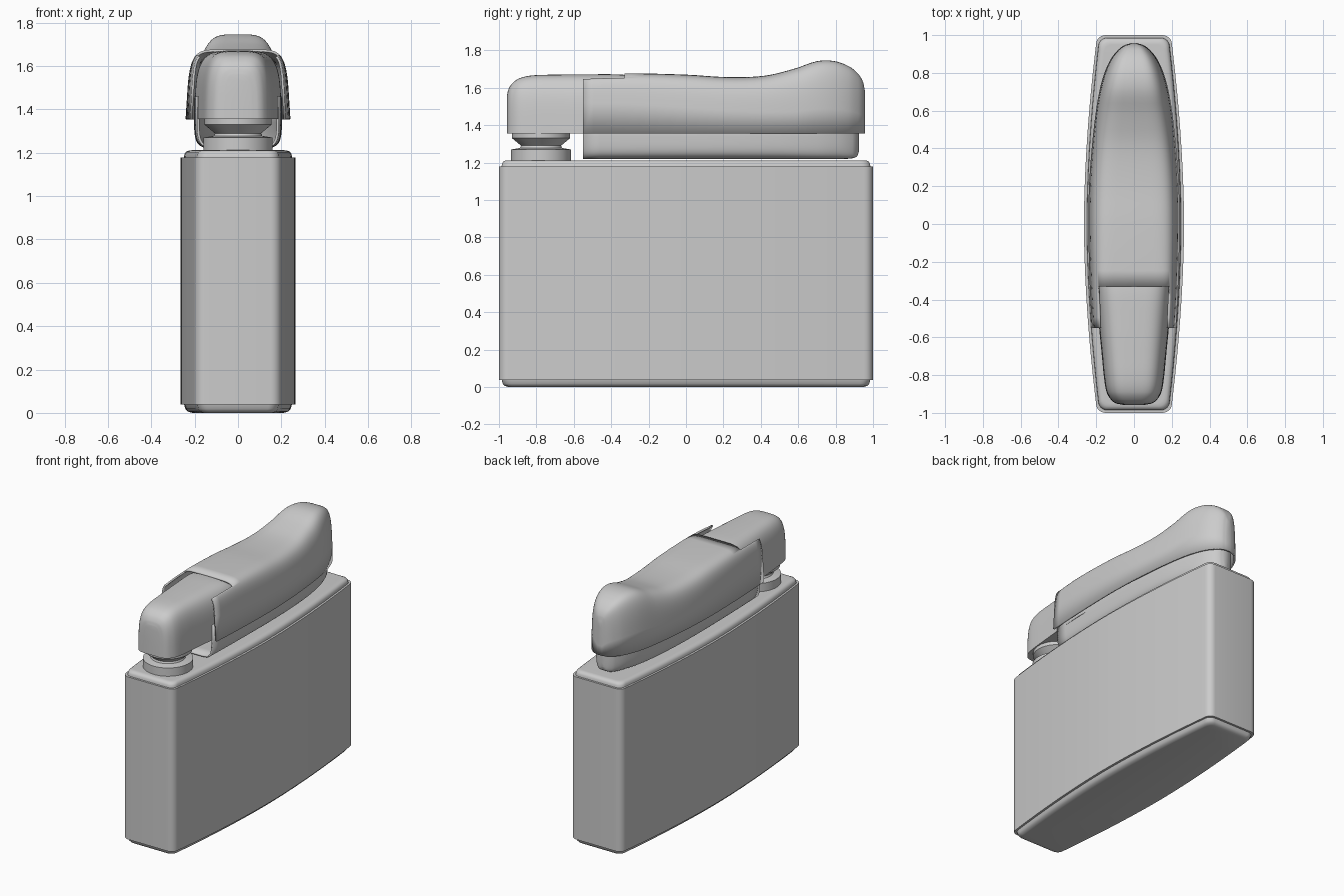
import bpy, math

if "Cube" in bpy.data.objects:
    bpy.data.objects.remove(bpy.data.objects["Cube"])


def make(name, verts, faces, thickness=0):
    me = bpy.data.meshes.new(name)
    me.from_pydata(verts, [], faces)
    me.update()
    ob = bpy.data.objects.new(name, me)
    bpy.context.collection.objects.link(ob)
    if thickness:
        m = ob.modifiers.new("wall", 'SOLIDIFY')
        m.thickness = thickness
        m.offset = -1
    bpy.ops.object.select_all(action='DESELECT')
    ob.select_set(True)
    bpy.context.view_layer.objects.active = ob
    bpy.ops.object.shade_smooth_by_angle(angle=math.radians(35))
    return ob


# closed rings stacked upwards, capped at both ends
def stack(name, rings):
    n = len(rings[0])
    verts = [p for r in rings for p in r]
    faces = [list(range(n))[::-1], [(len(rings) - 1) * n + i for i in range(n)]]
    for k in range(len(rings) - 1):
        for i in range(n):
            j = (i + 1) % n
            faces.append((k * n + i, k * n + j, (k + 1) * n + j, (k + 1) * n + i))
    return make(name, verts, faces)


# smooth curve through the key sections (y, half width, top z, squareness)
def refine(keys, steps):
    def slope(i, c):
        a, b = max(i - 1, 0), min(i + 1, len(keys) - 1)
        return (keys[b][c] - keys[a][c]) / (keys[b][0] - keys[a][0])
    out = []
    for i in range(len(keys) - 1):
        p, q = keys[i], keys[i + 1]
        d = q[0] - p[0]
        for s in range(steps):
            t = s / steps
            row = [p[0] + d * t]
            for c in (1, 2, 3):
                row.append((2*t**3 - 3*t**2 + 1) * p[c] + (t**3 - 2*t**2 + t) * d * slope(i, c)
                           + (3*t**2 - 2*t**3) * q[c] + (t**3 - t**2) * d * slope(i + 1, c))
            out.append(row)
    return out + [list(keys[-1])]


# arch-shaped sections lofted along y; the arch hangs down if its top is below the base
def loft(name, keys, base, taper=0, close=(False, False), bottom=False,
         thickness=0, notch=None, steps=4, n=36):
    secs = refine(keys, steps)
    flip = secs[0][2] < base
    verts, faces = [], []
    for y, w, top, sq in secs:
        for i in range(n + 1):
            a = math.pi * i / n
            c, s = math.cos(a), max(math.sin(a), 0)
            h = s ** (2 / sq) if 0 < i < n else 0
            x = math.copysign(abs(c) ** (2 / sq), c) * w * (1 - taper * h)
            verts.append((x, y, base + (top - base) * h))
    m = n + 1
    for k in range(len(secs) - 1):
        for i in range(n):
            if notch and (secs[k][0] + secs[k + 1][0]) / 2 < notch and n * .27 < i + .5 < n * .73:
                continue
            faces.append([k * m + i, (k + 1) * m + i, (k + 1) * m + i + 1, k * m + i + 1])
        if bottom:
            faces.append([k * m, k * m + n, (k + 1) * m + n, (k + 1) * m])
    if close[0]:
        faces.append(list(range(m)))
    if close[1]:
        faces.append([(len(secs) - 1) * m + i for i in range(m)][::-1])
    if flip:
        faces = [f[::-1] for f in faces]
    return make(name, verts, faces, thickness)


# bowed body outline, inset by d
def outline(d, z):
    half = []
    for i in range(-16, 17):
        y = .95 * i / 16
        half.append((.265 - .064 * abs(y / .95) ** 1.8, y))
    corner = [(.151 + .05 * math.cos(a), .95 + .05 * math.sin(a))
              for a in (math.pi / 2 * i / 6 for i in range(1, 7))]
    half = [(x, -y) for x, y in reversed(corner)] + half + corner
    pts = half + [(-x, -y) for x, y in half]
    return [(x * (1 - d / .24), y * (1 - d), z) for x, y in pts]


# body: straight sleeve with inset rounded plates at the bottom and top
stack("body", [outline(d, z) for d, z in (
    (.05, 0), (.03, .006), (.02, .018), (.015, .038), (0, .038), (0, 1.178), (.014, 1.178),
    (.016, 1.193), (.022, 1.204), (.035, 1.211), (.05, 1.212))])

# wick collar: turned profile with a waist
stack("wick_collar", [[(r * math.cos(a), -.775 + r * math.sin(a), z)
                       for a in (2 * math.pi * i / 48 for i in range(48))]
                      for r, z in ((.16, 1.2), (.16, 1.27), (.112, 1.278), (.107, 1.29),
                                   (.155, 1.33), (.155, 1.37))])

# lever base: thin-walled trough, open at the front
loft("lever_base", [(-.55, .19, 1.218, 7), (-.2, .2, 1.218, 7), (.2, .202, 1.218, 7),
                    (.5, .185, 1.218, 7), (.7, .152, 1.218, 7), (.82, .115, 1.219, 6),
                    (.89, .075, 1.223, 6), (.915, .045, 1.235, 5), (.925, .015, 1.26, 4)],
     1.46, close=(False, True), thickness=.012)

# snuffer cap over the wick
loft("snuffer_cap", [(-.957, .06, 1.56, 4), (-.95, .095, 1.59, 4), (-.93, .122, 1.623, 4),
                     (-.89, .145, 1.651, 4), (-.82, .158, 1.666, 4), (-.7, .17, 1.67, 4),
                     (-.5, .189, 1.672, 4), (-.34, .2, 1.67, 4.2), (-.25, .2, 1.655, 4.2)],
     1.355, taper=.03, close=(True, True), bottom=True)

# thumb lever: shell with a raised rear and a notch around the snuffer
loft("thumb_lever", [(-.55, .222, 1.668, 7.5), (-.33, .234, 1.677, 7), (0, .242, 1.67, 6),
                     (.22, .237, 1.657, 5.5), (.42, .222, 1.664, 5), (.58, .204, 1.702, 4.5),
                     (.7, .184, 1.742, 4.5), (.79, .16, 1.743, 4.5), (.87, .125, 1.715, 4.5),
                     (.92, .086, 1.675, 4.5), (.947, .05, 1.63, 4.5), (.957, .018, 1.58, 4)],
     1.355, taper=.08, close=(False, True), thickness=.012, notch=-.33)
